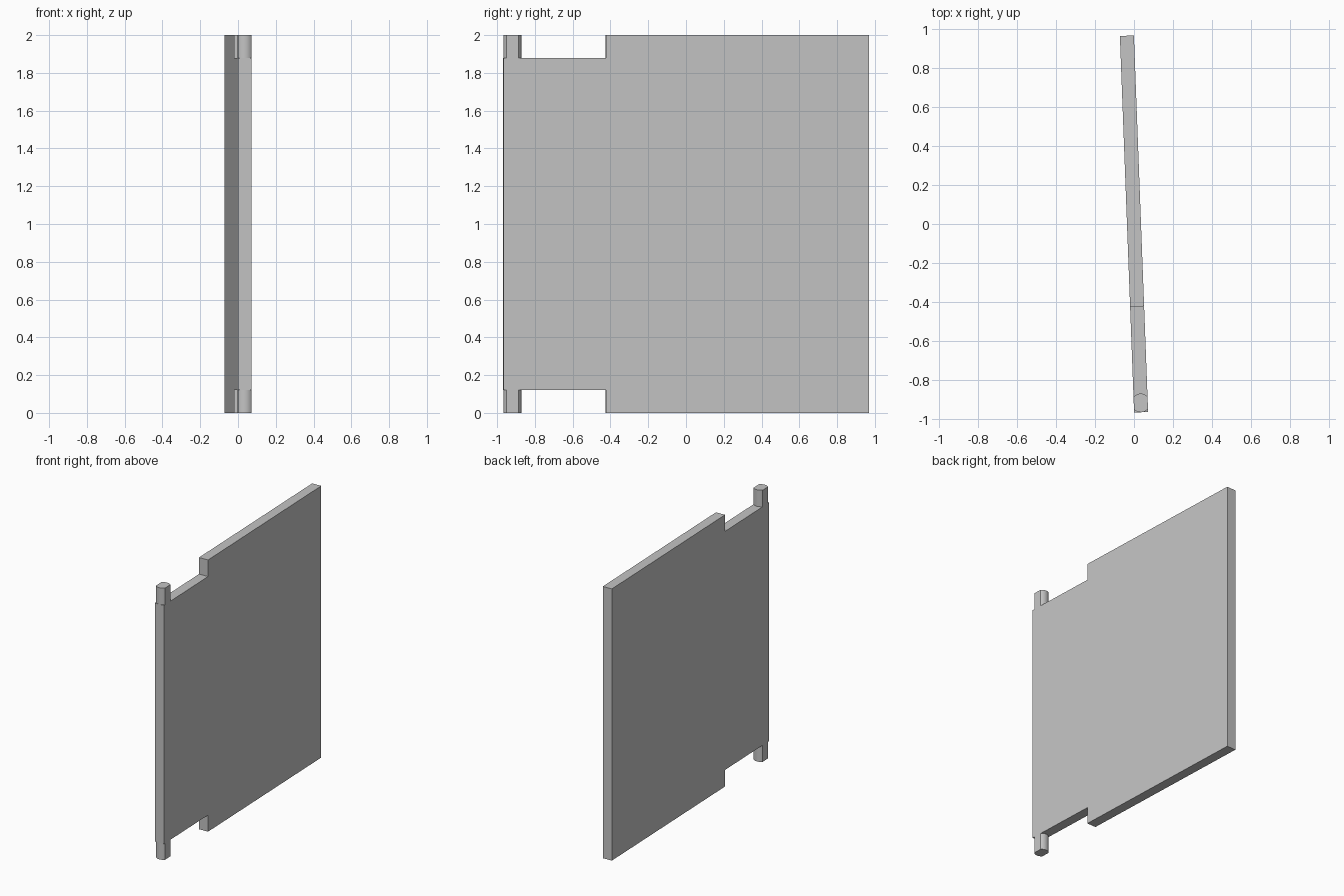
import bpy, bmesh, math
from mathutils import Vector

default = bpy.data.objects.get("Cube")
if default:
    bpy.data.objects.remove(default, do_unlink=True)

HEIGHT = 2.0
HALF_LEN = 0.968      # half of the panel length
HALF_T = 0.036        # half of the panel thickness
NOTCH = 0.122         # height of the corner cutouts
STEP_Y = -0.424       # where the cutouts end
PIN_Y, PIN_R = -0.92, 0.048
SWING = math.radians(2.16)

grey = bpy.data.materials.new("light_grey")
grey.use_nodes = True
colour = (0.55, 0.55, 0.55, 1)
grey.diffuse_color = colour
grey.node_tree.nodes["Principled BSDF"].inputs["Base Color"].default_value = colour


def extrude_profile(name, points, offset):
    """Extrude a closed planar outline by a vector into a solid."""
    bm = bmesh.new()
    face = bm.faces.new([bm.verts.new(p) for p in points])
    ext = bmesh.ops.extrude_face_region(bm, geom=[face], use_keep_orig=True)
    moved = [v for v in ext["geom"] if isinstance(v, bmesh.types.BMVert)]
    bmesh.ops.translate(bm, verts=moved, vec=Vector(offset))
    bmesh.ops.recalc_face_normals(bm, faces=bm.faces)
    mesh = bpy.data.meshes.new(name)
    bm.to_mesh(mesh)
    bm.free()
    mesh.materials.append(grey)
    obj = bpy.data.objects.new(name, mesh)
    obj.rotation_euler.z = SWING
    bpy.context.collection.objects.link(obj)
    return obj


# Door panel: side outline with a cutout at both hinge corners
lower = [(-HALF_LEN, NOTCH), (STEP_Y, NOTCH), (STEP_Y, 0), (HALF_LEN, 0)]
outline = lower + [(y, HEIGHT - z) for y, z in reversed(lower)]
extrude_profile("door_panel", [(-HALF_T, y, z) for y, z in outline],
                (2 * HALF_T, 0, 0))

# Hinge pins: round bars trimmed flat to the panel thickness
half_arc = math.asin(HALF_T / PIN_R)
SEG = 10
section = []
for middle in (-math.pi / 2, math.pi / 2):
    for i in range(SEG + 1):
        a = middle + half_arc * (2 * i / SEG - 1)
        section.append((PIN_R * math.cos(a), PIN_Y + PIN_R * math.sin(a)))

for name, z in (("lower_hinge_pin", 0), ("upper_hinge_pin", HEIGHT - NOTCH)):
    pin = extrude_profile(name, [(x, y, z) for x, y in section], (0, 0, NOTCH))
    bpy.ops.object.select_all(action="DESELECT")
    pin.select_set(True)
    bpy.context.view_layer.objects.active = pin
    bpy.ops.object.shade_smooth_by_angle(angle=math.radians(30))
